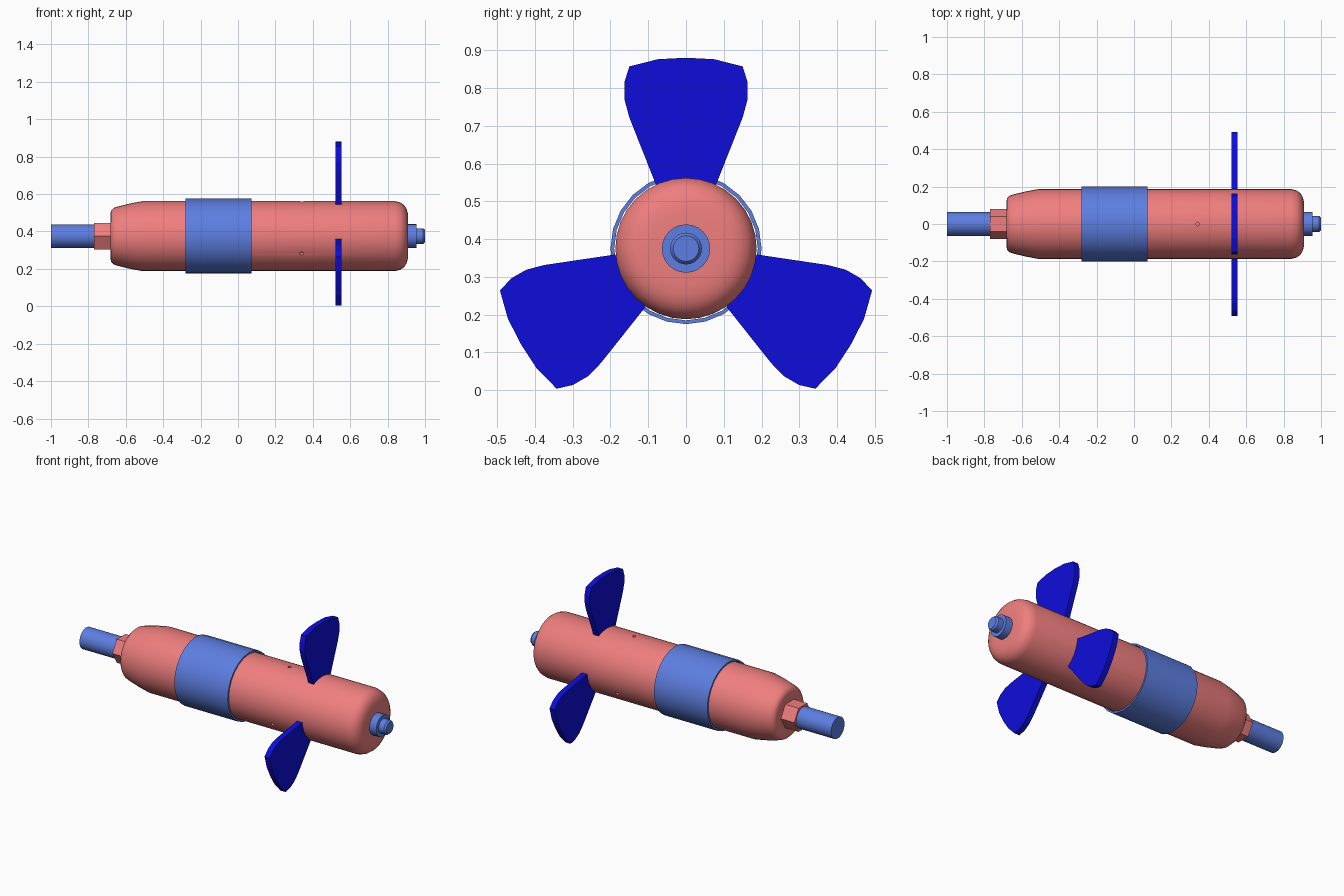
import bpy, bmesh
from math import sin, cos, pi, radians
from mathutils import Matrix

if "Cube" in bpy.data.objects:
    bpy.data.objects.remove(bpy.data.objects["Cube"])

ZC = 0.375  # height of the long axis


def material(name, rgb):
    m = bpy.data.materials.new(name)
    m.diffuse_color = (*rgb, 1)
    m.use_nodes = True
    m.node_tree.nodes["Principled BSDF"].inputs["Base Color"].default_value = m.diffuse_color
    return m


coral = material("coral", (0.87, 0.21, 0.21))
steel_blue = material("steel_blue", (0.11, 0.21, 0.75))
deep_blue = material("deep_blue", (0.004, 0.004, 0.70))


def finish(name, bm, mat, smooth=None):
    bmesh.ops.recalc_face_normals(bm, faces=bm.faces)
    me = bpy.data.meshes.new(name)
    bm.to_mesh(me)
    bm.free()
    ob = bpy.data.objects.new(name, me)
    bpy.context.collection.objects.link(ob)
    if mat:
        me.materials.append(mat)
    if smooth:
        bpy.ops.object.select_all(action='DESELECT')
        ob.select_set(True)
        bpy.context.view_layer.objects.active = ob
        bpy.ops.object.shade_smooth_by_angle(angle=radians(smooth))
    return ob


def lathe(name, profile, sides, mat, closed=False, smooth=35):
    """Turn (x, radius) points around the long axis."""
    bm = bmesh.new()
    rings = [[bm.verts.new((x, r * cos(2 * pi * i / sides), ZC + r * sin(2 * pi * i / sides)))
              for i in range(sides)] for x, r in profile]
    pairs = list(zip(rings, rings[1:]))
    if closed:
        pairs.append((rings[-1], rings[0]))
    else:
        bm.faces.new(rings[0])
        bm.faces.new(rings[-1])
    for a, b in pairs:
        for i in range(sides):
            j = (i + 1) % sides
            bm.faces.new((a[i], a[j], b[j], b[i]))
    return finish(name, bm, mat, smooth)


def around(k):
    """Rotation by k thirds of a turn about the long axis."""
    return Matrix.Translation((0, 0, ZC)) @ Matrix.Rotation(k * 2 * pi / 3, 4, 'X')


# Main body: tapered shoulder at the left, rounded nose at the right
body = lathe("body", [(-.682, .122), (-.678, .138), (-.665, .151), (-.645, .158),
                      (-.58, .174), (-.51, .187), (.84, .187), (.868, .180), (.888, .166),
                      (.901, .146), (.908, .122), (.91, .09)], 32, coral)

# Three small blind holes in the body, in line with the blades
bm = bmesh.new()
for k in range(3):
    bmesh.ops.create_cone(bm, cap_ends=True, segments=12, radius1=.01, radius2=.01, depth=.06,
                          matrix=around(k) @ Matrix.Translation((.34, 0, .19)))
cutter = finish("hole_cutter", bm, None)
cutter.hide_render = True
mod = body.modifiers.new("holes", 'BOOLEAN')
mod.operation, mod.object, mod.solver = 'DIFFERENCE', cutter, 'EXACT'
bpy.context.view_layer.objects.active = body
bpy.ops.object.modifier_move_to_index(modifier="holes", index=0)
bpy.ops.object.modifier_apply(modifier="holes")
bpy.data.objects.remove(cutter)

# Thin loose sleeve
lathe("sleeve", [(-.28, .2), (.072, .2), (.072, .19), (-.28, .19)], 24, steel_blue, closed=True)

# Shaft and hexagonal nut at the left
lathe("shaft", [(-1, .063), (-.67, .063)], 32, steel_blue)
lathe("hex_nut", [(-.77, .081), (-.675, .081)], 6, coral, smooth=None)

# Stepped end plug at the right
lathe("end_plug", [(.90, .064), (.955, .064), (.955, .042), (.99, .042), (1.0, .034)],
      24, steel_blue)

# Three flat blades: half outline mirrored, extruded along the axis
half = [(0, .505), (.075, .501), (.15, .482), (.163, .44), (.163, .395), (.15, .347),
        (.08, .17)]
outline = half + [(-y, z) for y, z in reversed(half[1:])]
for k in range(3):
    bm = bmesh.new()
    face = bm.faces.new([bm.verts.new((.52, y, z)) for y, z in outline])
    ext = bmesh.ops.extrude_face_region(bm, geom=[face])
    bmesh.ops.translate(bm, vec=(.034, 0, 0),
                        verts=[v for v in ext['geom'] if isinstance(v, bmesh.types.BMVert)])
    bmesh.ops.transform(bm, matrix=around(k), verts=bm.verts)
    finish(f"blade_{k + 1}", bm, deep_blue)
